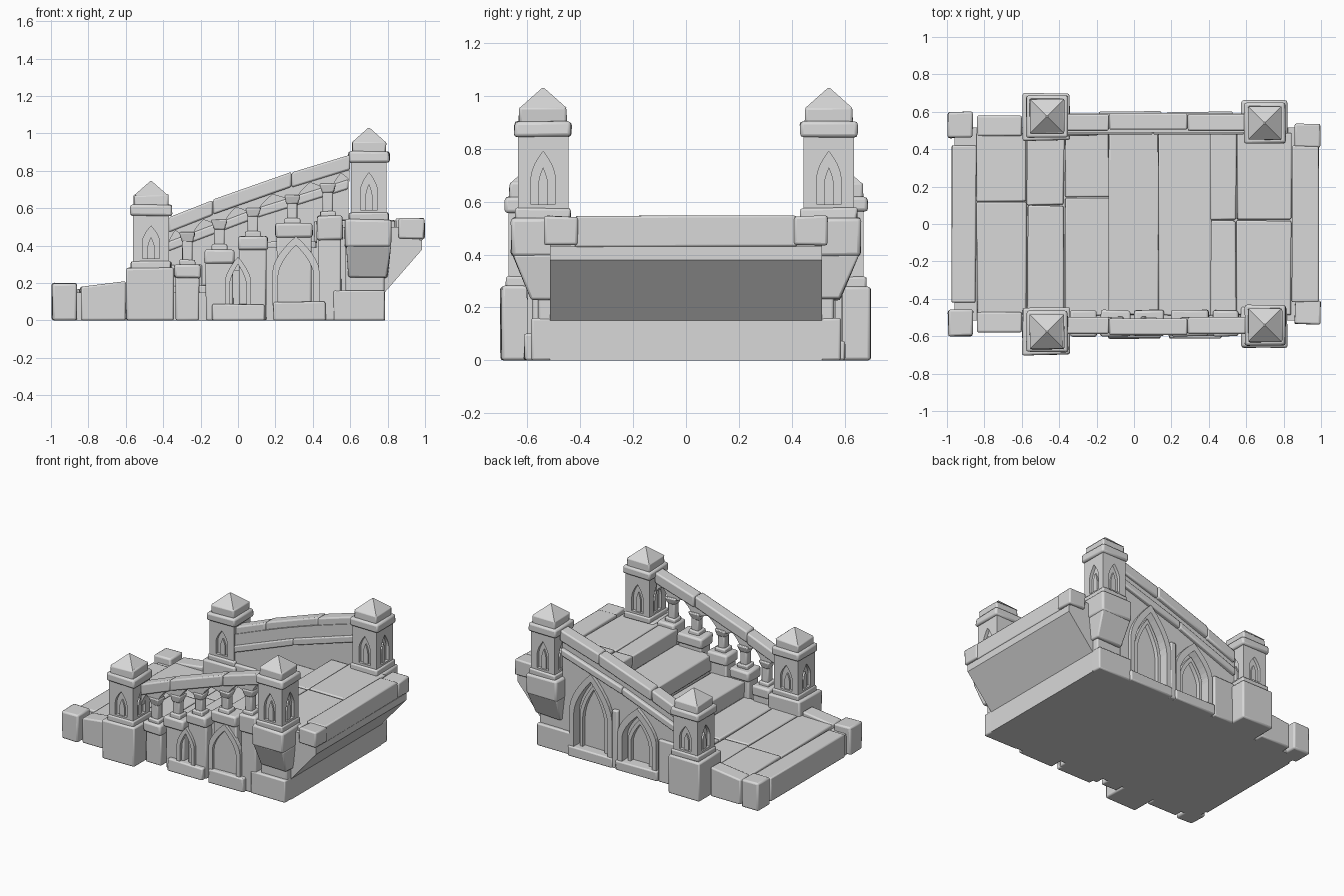
import bpy, bmesh, math, random
from mathutils import Matrix

random.seed(4)
if "Cube" in bpy.data.objects:
    bpy.data.objects.remove(bpy.data.objects["Cube"], do_unlink=True)

stone = bpy.data.materials.new("grey_stone")
stone.use_nodes = True
GREY = (0.69, 0.69, 0.69, 1)
stone.diffuse_color = GREY
bsdf = stone.node_tree.nodes["Principled BSDF"]
bsdf.inputs["Base Color"].default_value = GREY
bsdf.inputs["Roughness"].default_value = 0.9


def finish(name, bm, bevel=0.0):
    bmesh.ops.recalc_face_normals(bm, faces=bm.faces)
    mesh = bpy.data.meshes.new(name)
    bm.to_mesh(mesh)
    bm.free()
    mesh.materials.append(stone)
    ob = bpy.data.objects.new(name, mesh)
    bpy.context.collection.objects.link(ob)
    if bevel:
        mod = ob.modifiers.new("worn_edges", "BEVEL")
        mod.width = bevel
        mod.segments = 2
        bpy.ops.object.select_all(action="DESELECT")
        ob.select_set(True)
        bpy.context.view_layer.objects.active = ob
        bpy.ops.object.shade_smooth_by_angle(angle=math.radians(40))
    return ob


def box(name, x, y, z, bevel=0.009, jitter=0.004, taper=(1, 1)):
    """Stone block from ranges; taper scales the lower end in x and y."""
    bm = bmesh.new()
    bmesh.ops.create_cube(bm, size=1)
    for v in bm.verts:
        scale = (*taper, 1) if v.co.z < 0 else (1, 1, 1)
        for i, r in enumerate((x, y, z)):
            v.co[i] = sum(r) / 2 + v.co[i] * (r[1] - r[0]) * scale[i]
            if v.co[i] != 0:
                v.co[i] += random.uniform(-jitter, jitter)
    return finish(name, bm, bevel)


def prism(name, pts, y, bevel=0.0):
    """Outline in x and z, extruded between two y values."""
    bm = bmesh.new()
    face = bm.faces.new([bm.verts.new((px, y[0], pz)) for px, pz in pts])
    out = bmesh.ops.extrude_face_region(bm, geom=[face])
    for v in out["geom"]:
        if isinstance(v, bmesh.types.BMVert):
            v.co.y = y[1]
    return finish(name, bm, bevel)


def arch(cx, w, z0, z1, n=6):
    """Pointed arch outline, left foot to right foot."""
    spring = z0 + (z1 - z0) * 0.5
    left = [(-w / 2, z0)] + [(-w / 2 * (1 - (i / n) ** 1.7), spring + (z1 - spring) * i / n)
                             for i in range(n + 1)]
    return [(cx + px, pz) for px, pz in left] + [(cx - px, pz) for px, pz in left[-2::-1]]


def arch_trim(name, cx, w, z0, z1, y, t=0.025):
    outer, inner = arch(cx, w, z0, z1), arch(cx, w - 2 * t, z0, z1 - 1.6 * t)
    return prism(name, outer + inner[::-1], y)


def carve(ob, cutter):
    mod = ob.modifiers.new("niche", "BOOLEAN")
    mod.operation = "DIFFERENCE"
    mod.solver = "EXACT"
    mod.object = cutter
    bpy.context.view_layer.objects.active = ob
    bpy.ops.object.modifier_apply(modifier=mod.name)
    bpy.data.objects.remove(cutter, do_unlink=True)


def side(s, a, b):
    return (a, b) if s > 0 else (-b, -a)


def square(name, cx, cy, w, z, **kw):
    return box(name, (cx - w / 2, cx + w / 2), (cy - w / 2, cy + w / 2), z, **kw)


def pillar(name, cx, cy, z0, z1, w):
    """Shaft with pointed niches on four faces, collar and pyramid cap."""
    shaft = square(name + "_shaft", cx, cy, w, (z0, z1), bevel=0, jitter=0)
    place = Matrix.Translation((cx, cy, 0))
    for k in range(4):
        turn = place @ Matrix.Rotation(k * math.pi / 2, 4, "Z")
        cutter = prism("cutter", arch(0, w * 0.48, z0 + 0.05, z1 - 0.06), (-w, -w / 2 + 0.022))
        cutter.matrix_world = turn
        bpy.context.view_layer.update()
        carve(shaft, cutter)
        inner = prism(name + "_niche_carving", arch(0, w * 0.2, z0 + 0.05, z1 - 0.12),
                      (-w / 2 + 0.01, -w / 2 + 0.03))
        inner.matrix_world = turn
    square(name + "_foot", cx, cy, w + 0.022, (z0 - 0.01, z0 + 0.035))
    square(name + "_collar", cx, cy, w + 0.028, (z1 - 0.005, z1 + 0.052), bevel=0.013)
    square(name + "_cap", cx, cy, w - 0.008, (z1 + 0.04, z1 + 0.108), bevel=0.01)
    bm = bmesh.new()
    bmesh.ops.create_cone(bm, cap_ends=True, segments=4, radius1=w * 0.66, radius2=0.006, depth=0.075)
    bmesh.ops.transform(bm, verts=bm.verts, matrix=Matrix.Translation((cx, cy, z1 + 0.142))
                        @ Matrix.Rotation(math.pi / 4, 4, "Z"))
    finish(name + "_pyramid", bm)


def rail_z(x):
    t = (x + 0.36) / 0.94
    return 0.555 + 0.325 * t + 0.015 * math.sin(math.pi * t)


def sloped(name, x, y, drop, h, bevel=0.009):
    pts = [(x[0], rail_z(x[0]) - drop), (x[1], rail_z(x[1]) - drop)]
    return prism(name, pts + [(px, pz - h) for px, pz in pts[::-1]], y, bevel)


# Solid core with the sloping underside of the upper platform
treads = [(-0.13, 0.18), (0.14, 0.3), (0.42, 0.42), (0.97, 0.53)]
core = [(-0.96, 0)]
prev = -0.96
for end, z in treads:
    core += [(prev, z - 0.03), (end, z - 0.03)]
    prev = end
core += [(0.97, 0.43), (0.985, 0.43), (0.985, 0.38), (0.785, 0.15), (0.785, 0)]
prism("stair_core", core, (-0.515, 0.515))

# Paving slabs and treads: x range, top height, joint positions across
slabs = [((-0.975, -0.845), 0.17, []), ((-0.84, -0.575), 0.18, [0.12]), ((-0.57, -0.375), 0.18, [0.1]),
         ((-0.37, -0.125), 0.185, [0.14]), ((-0.135, 0.135), 0.3, []), ((0.13, 0.415), 0.42, []),
         ((0.41, 0.545), 0.53, [0.02]), ((0.55, 0.84), 0.535, [0.02]), ((0.845, 0.99), 0.545, [])]
for x, top, joints in slabs:
    wide = 0.42 if abs(sum(x) / 2) > 0.85 else 0.49
    cuts = [-wide] + joints + [wide]
    low = 0 if x[0] < -0.9 else top - 0.115
    for a, b in zip(cuts, cuts[1:]):
        box("paving_slab", x, (a + 0.003, b - 0.003), (low, top), bevel=0.008)

for s in (-1, 1):
    # Kerb and corner posts of the lower landing
    box("landing_corner_post", (-0.995, -0.86), side(s, 0.46, 0.6), (0, 0.2), bevel=0.012)
    prism("landing_kerb", [(-0.84, 0), (-0.84, 0.18), (-0.6, 0.21), (-0.6, 0)], side(s, 0.47, 0.58), 0.01)
    # Lower pillars
    square("lower_pillar_base", -0.47, s * 0.573, 0.253, (0, 0.28), bevel=0.011)
    pillar("lower_pillar", -0.465, s * 0.575, 0.28, 0.565, 0.193)
    # Upper pillars on corbelled piers
    box("upper_pier_plinth", (0.51, 0.784), side(s, 0.5, 0.585), (0, 0.16), jitter=0.001)
    box("upper_pier", (0.575, 0.782), side(s, 0.48, 0.56), (0.1, 0.4), jitter=0.001)
    box("pier_bracket", (0.575, 0.815), side(s, 0.4, 0.655), (0.23, 0.4), taper=(0.86, 0.45))
    box("upper_pier_corbel", (0.57, 0.82), side(s, 0.44, 0.66), (0.39, 0.54), bevel=0.014)
    pillar("upper_pillar", 0.7, s * 0.54, 0.54, 0.85, 0.19)
    # Platform corner stones
    box("platform_corner_stone", (0.86, 0.998), side(s, 0.41, 0.535), (0.435, 0.545), bevel=0.01)
    # Handrail in worn lengths
    for i, (a, b) in enumerate(((-0.37, -0.135), (-0.133, 0.285), (0.287, 0.6))):
        k = 0.006 * (i % 2)
        sloped("handrail", (a, b), side(s, 0.498 + k, 0.588 + k), -k / 2, 0.08, 0.01)

# Back side: solid wall with lower moulding and two tall blind arches
n = 8
xs = [-0.38 + i * 0.97 / n for i in range(n + 1)]
wall = prism("arcade_wall", [(-0.38, 0)] + [(x, rail_z(x) - 0.05) for x in xs] + [(0.59, 0)], (0.49, 0.565))
arches = [(0.35, 0.3, 0.05, 0.6), (-0.02, 0.27, 0.05, 0.45)]
for cx, w, z0, z1 in arches:
    carve(wall, prism("cutter", arch(cx, w, z0, z1), (0.525, 0.7)))
    arch_trim("arch_outer_trim", cx, w + 0.04, z0, z1 + 0.03, (0.52, 0.59), 0.035)
    arch_trim("arch_inner_trim", cx, w - 0.08, z0, z1 - 0.06, (0.51, 0.555), 0.022)
    box("arch_sill", (cx - w / 2 - 0.03, cx + w / 2 + 0.03), (0.5, 0.6), (0, 0.07))
for a, b in ((-0.37, 0.1), (0.102, 0.59)):
    sloped("wall_moulding", (a, b), (0.478, 0.592), 0.13, 0.05)
box("wall_end_pier", (-0.36, -0.19), (0.47, 0.59), (0, 0.3))
box("wall_mid_pier", (0.135, 0.18), (0.5, 0.59), (0, 0.42))

# Front side: stepped piers carrying balusters, with arched infill
piers = [(-0.34, -0.2, 0.3), (-0.18, -0.02, 0.38), (0.0, 0.16, 0.45), (0.2, 0.4, 0.52), (0.42, 0.56, 0.56)]
for a, b, z in piers:
    box("stepped_pier", (a + 0.008, b - 0.008), (-0.58, -0.47), (0, z - 0.05))
    box("pier_cap", (a, b), (-0.6, -0.46), (z - (0.13 if z > 0.54 else 0.075), z), bevel=0.013)
for a, b, z in ((-0.14, 0.14, 0.085), (0.19, 0.47, 0.1)):
    box("front_sill", (a, b), (-0.612, -0.5), (0, z))
arch_trim("front_arch_small", 0.0, 0.14, 0.07, 0.34, (-0.6, -0.565), 0.025)
arch_trim("front_arch_large", 0.31, 0.25, 0.08, 0.45, (-0.6, -0.565), 0.03)

posts = [(-0.27, 0.3), (-0.1, 0.38), (0.08, 0.45), (0.29, 0.52), (0.48, 0.56)]
for x, z in posts:
    top = rail_z(x) - 0.15
    square("baluster_foot", x, -0.54, 0.085, (z - 0.01, z + 0.025), bevel=0.008)
    square("baluster_stem", x, -0.54, 0.055, (z, top), bevel=0.008, jitter=0.002)
    square("baluster_capital", x, -0.54, 0.085, (top - 0.02, top + 0.03), bevel=0.008, taper=(0.7, 0.7))

lower = []
ends = [-0.4] + [x for x, z in posts] + [0.62]
for a, b in zip(ends, ends[1:]):
    mid, half = (a + b) / 2, (b - a) / 2 - 0.025
    for i in range(-5, 6):
        t = 1 - abs(i) / 5
        x = mid + math.copysign(half * (1 - t ** 1.7), i)
        foot = rail_z(a if i < 0 else b) - 0.15
        lower.append((x, foot + (rail_z(mid) - 0.085 - foot) * t))
upper = [(x, rail_z(x) - 0.04) for x in (0.595, 0.35, 0.1, -0.14, -0.375)]
prism("balustrade_arches", lower + upper, (-0.57, -0.515))
